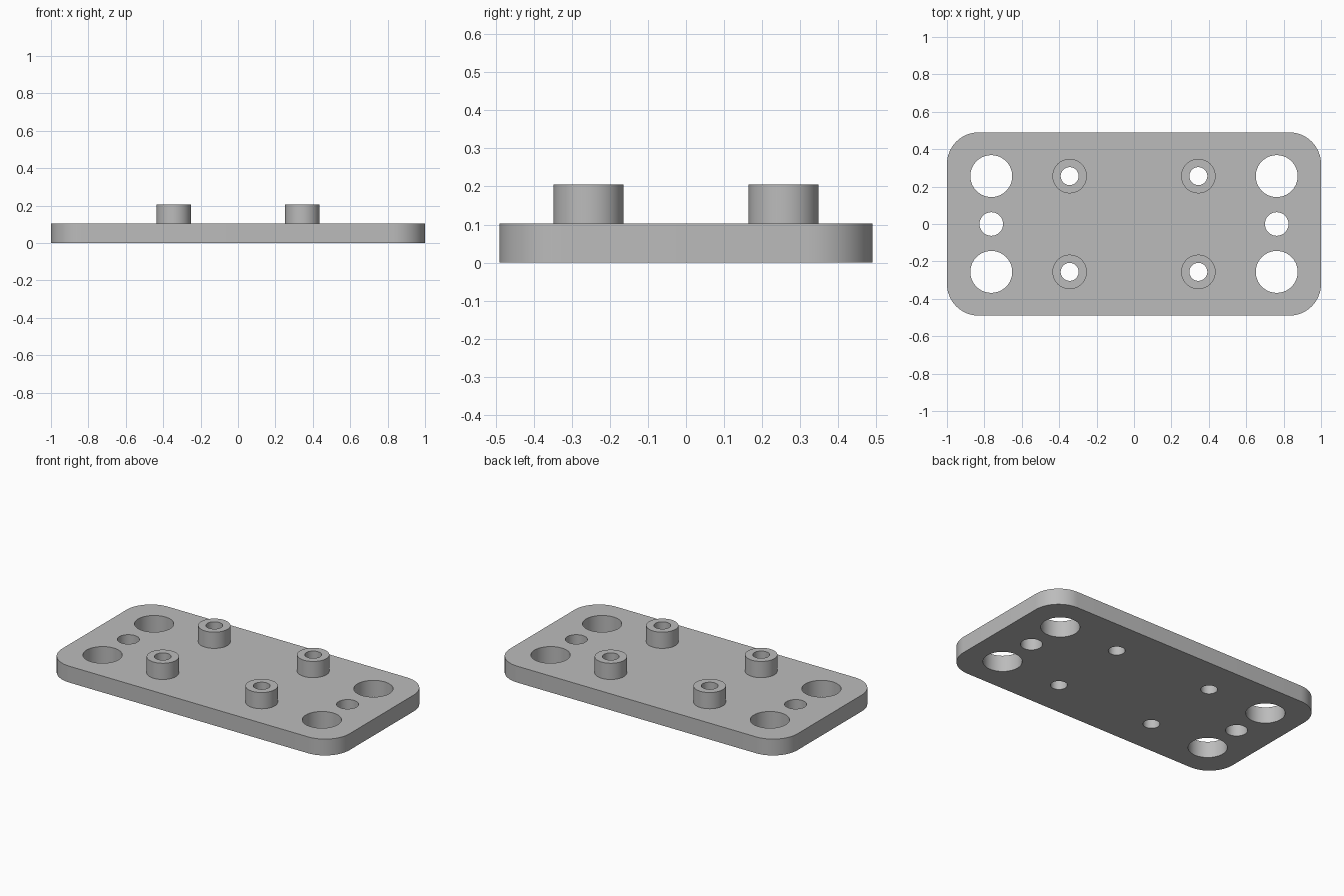
import bpy
import bmesh
from math import cos, sin, pi, radians

PLATE_TOP, BOSS_TOP = 0.103, 0.205
HALF_X, HALF_Y, CORNER = 1.0, 0.49, 0.17
HOLE_X, BOSS_X, ROW_Y = 0.763, 0.344, 0.256
BIG_R, SMALL_R, BOSS_R, BORE_R = 0.112, 0.063, 0.092, 0.048

default = bpy.data.objects.get("Cube")
if default:
    bpy.data.objects.remove(default, do_unlink=True)

grey = bpy.data.materials.new("plain_grey")
grey.use_nodes = True
colour = (0.5, 0.5, 0.5, 1)
grey.diffuse_color = colour
grey.node_tree.nodes["Principled BSDF"].inputs["Base Color"].default_value = colour


def circle(x, y, r, n=64):
    return [(x + r * cos(2 * pi * i / n), y + r * sin(2 * pi * i / n)) for i in range(n)]


def rounded_rectangle(hx, hy, r, steps=16):
    points = []
    for k, (sx, sy) in enumerate([(1, 1), (-1, 1), (-1, -1), (1, -1)]):
        for i in range(steps + 1):
            a = pi / 2 * (k + i / steps)
            points.append((sx * (hx - r) + r * cos(a), sy * (hy - r) + r * sin(a)))
    return points


def extruded(name, loops, z0, z1, open_base=False):
    """Fill the outer loop, leave the inner loops as holes, and extrude."""
    curve = bpy.data.curves.new(name, "CURVE")
    curve.dimensions, curve.fill_mode = "2D", "BOTH"
    curve.extrude = (z1 - z0) / 2
    for loop in loops:
        spline = curve.splines.new("POLY")
        spline.points.add(len(loop) - 1)
        for point, (x, y) in zip(spline.points, loop):
            point.co = (x, y, 0, 1)
        spline.use_cyclic_u = True
    obj = bpy.data.objects.new(name, curve)
    bpy.context.collection.objects.link(obj)
    bpy.ops.object.select_all(action="DESELECT")
    obj.select_set(True)
    bpy.context.view_layer.objects.active = obj
    bpy.ops.object.convert(target="MESH")
    obj = bpy.context.object

    # Weld the caps to the walls and lift to height
    bm = bmesh.new()
    bm.from_mesh(obj.data)
    bmesh.ops.remove_doubles(bm, verts=bm.verts, dist=0.0001)
    bmesh.ops.recalc_face_normals(bm, faces=bm.faces)
    bmesh.ops.translate(bm, verts=bm.verts, vec=(0, 0, (z0 + z1) / 2))
    if open_base:
        base = [f for f in bm.faces if f.normal.z < -0.5]
        bmesh.ops.delete(bm, geom=base, context="FACES")
    bm.to_mesh(obj.data)
    bm.free()
    obj.data.materials.clear()
    obj.data.materials.append(grey)
    bpy.ops.object.shade_smooth_by_angle(angle=radians(30))
    return obj


# Base plate with end holes and the bores through the bosses
outline = [rounded_rectangle(HALF_X, HALF_Y, CORNER)]
for sx in (-1, 1):
    outline.append(circle(sx * HOLE_X, 0, SMALL_R))
    for sy in (-1, 1):
        outline.append(circle(sx * HOLE_X, sy * ROW_Y, BIG_R))
        outline.append(circle(sx * BOSS_X, sy * ROW_Y, BORE_R))
extruded("base_plate", outline, 0, PLATE_TOP)

# Four hollow standoff bosses
for side, sx in (("left", 1), ("right", -1)):
    for end, sy in (("front", -1), ("back", 1)):
        x, y = sx * BOSS_X, sy * ROW_Y
        extruded(f"boss_{end}_{side}", [circle(x, y, BOSS_R), circle(x, y, BORE_R)],
                 PLATE_TOP, BOSS_TOP, open_base=True)
